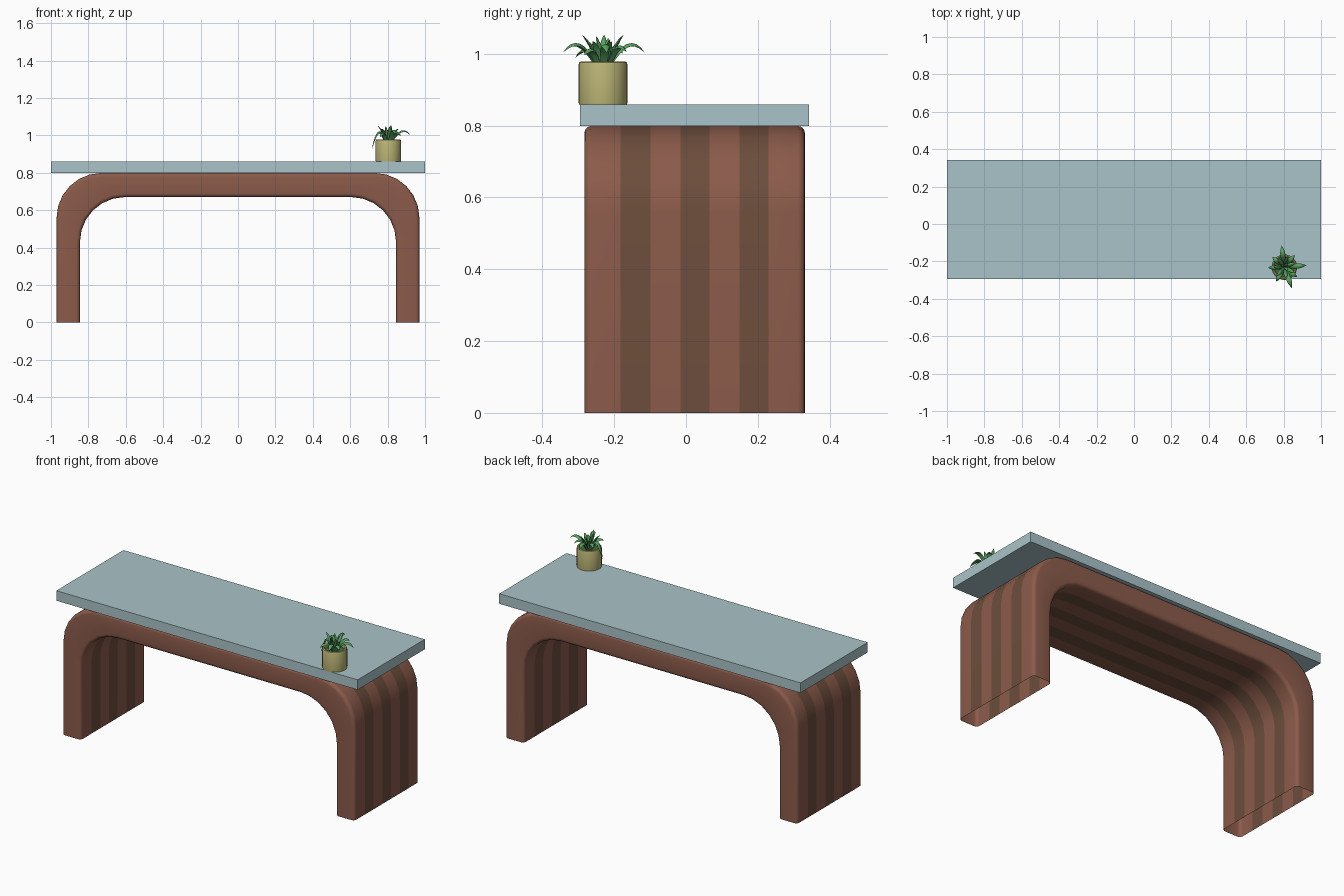
import bpy, bmesh, math
from mathutils import Vector

if "Cube" in bpy.data.objects:
    bpy.data.objects.remove(bpy.data.objects["Cube"])


def material(name, color):
    m = bpy.data.materials.new(name)
    m.diffuse_color = (*color, 1)
    m.use_nodes = True
    m.node_tree.nodes["Principled BSDF"].inputs["Base Color"].default_value = m.diffuse_color
    return m


def make_object(name, bm, mats, smooth=None):
    bmesh.ops.recalc_face_normals(bm, faces=bm.faces)
    me = bpy.data.meshes.new(name)
    bm.to_mesh(me)
    bm.free()
    ob = bpy.data.objects.new(name, me)
    bpy.context.collection.objects.link(ob)
    for m in mats:
        me.materials.append(m)
    if smooth is not None:
        bpy.ops.object.select_all(action='DESELECT')
        ob.select_set(True)
        bpy.context.view_layer.objects.active = ob
        bpy.ops.object.shade_smooth_by_angle(angle=math.radians(smooth))
    return ob


teal = material("pale_teal", (0.40, 0.55, 0.58))
brown = material("brown", (0.26, 0.105, 0.07))
dark = material("dark_stripe", (0.15, 0.075, 0.045))
gold = material("gold", (0.50, 0.46, 0.18))
green = material("leaf_green", (0.10, 0.36, 0.12))
soil_mat = material("soil_green", (0.05, 0.15, 0.05))

# Table top slab
bm = bmesh.new()
bmesh.ops.create_cube(bm, size=1)
for v in bm.verts:
    v.co = (v.co.x * 2, 0.024 + v.co.y * 0.637, 0.829 + v.co.z * 0.06)
make_object("table_top", bm, [teal])


# Arched base: leg-to-leg profile swept in y, rounded front and back edges
def arch_side(x, cx, cz, r, steps=6):
    half = [(x, 0.0)]
    for i in range(steps + 1):
        a = math.pi / 2 * i / steps
        half.append((cx + r * math.cos(a), cz + r * math.sin(a)))
    return half + [(-px, pz) for px, pz in reversed(half)]


BEVEL, Y0, Y1 = 0.02, -0.283, 0.331
rings = []
for i in range(5):
    a = math.pi / 2 * i / 4
    rings.append((Y0 + BEVEL * (1 - math.sin(a)), BEVEL * (1 - math.cos(a))))
rings.reverse()
rings = [(Y0 + BEVEL * (1 - math.cos(math.pi / 8 * i)),
          BEVEL * (1 - math.sin(math.pi / 8 * i))) for i in range(5)]
stripes = [(-0.182, -0.099), (-0.016, 0.065), (0.149, 0.23)]
rings = (rings + [(y, 0) for s in stripes for y in s]
         + [(Y0 + Y1 - y, d) for y, d in reversed(rings)])
bm = bmesh.new()
outer, inner = [], []
for y, d in rings:
    outer.append([bm.verts.new((x, y, z)) for x, z in arch_side(0.97 - d, 0.73, 0.559, 0.24 - d)])
    inner.append([bm.verts.new((x, y, z)) for x, z in arch_side(0.845 + d, 0.605, 0.43, 0.24 + d)])
n = len(outer[0])
for k in range(len(rings) - 1):
    mid = (rings[k][0] + rings[k + 1][0]) / 2
    striped = any(a < mid < b for a, b in stripes)
    for side in (outer, inner):
        for i in range(n - 1):
            f = bm.faces.new((side[k][i], side[k][i + 1], side[k + 1][i + 1], side[k + 1][i]))
            f.material_index = int(striped)
for k in (0, -1):
    for i in range(n - 1):
        bm.faces.new((outer[k][i], outer[k][i + 1], inner[k][i + 1], inner[k][i]))
make_object("arched_base", bm, [brown, dark], 40)

# Pot: lathed profile with a rounded rim
CX, CY = 0.804, -0.231


def lathe(name, profile, mat, sides=32):
    bm = bmesh.new()
    loops = [[bm.verts.new((CX + r * math.cos(2 * math.pi * i / sides),
                            CY + r * math.sin(2 * math.pi * i / sides), z))
              for i in range(sides)] for r, z in profile]
    for a, b in zip(loops, loops[1:]):
        for i in range(sides):
            j = (i + 1) % sides
            bm.faces.new((a[i], a[j], b[j], b[i]))
    bm.faces.new(loops[0])
    bm.faces.new(loops[-1])
    make_object(name, bm, [mat], 40)


lathe("pot", [(0.067, 0.859), (0.068, 0.865), (0.068, 0.970), (0.066, 0.976),
              (0.061, 0.979), (0.056, 0.977), (0.054, 0.972), (0.053, 0.955)], gold)
lathe("soil", [(0.0535, 0.955), (0.0535, 0.962)], soil_mat)


# Plant: arching leaves with a curved, tapering cross-section
def leaf(bm, angle, start, control, tip, width):
    steps, sides = 8, 8
    out = Vector((math.cos(angle), math.sin(angle), 0))
    across = Vector((-out.y, out.x, 0))
    centre = Vector((CX, CY, 0))
    p0, p1, p2 = (centre + out * r + Vector((0, 0, z)) for r, z in (start, control, tip))
    loops = []
    for i in range(steps):
        t = i / steps
        p = p0 * (1 - t) ** 2 + p1 * 2 * t * (1 - t) + p2 * t * t
        tangent = ((p1 - p0) * (1 - t) + (p2 - p1) * t).normalized()
        normal = tangent.cross(across)
        w = width * (0.55 + 1.2 * t - 1.75 * t ** 3)
        ring = []
        for k in range(sides):
            a = 2 * math.pi * k / sides
            u = math.cos(a)
            lift = 0.3 * math.sin(a) - 0.35 * u * u
            ring.append(bm.verts.new(p + across * (u * w) + normal * (lift * w)))
        loops.append(ring)
    for a, b in zip(loops, loops[1:]):
        for k in range(sides):
            j = (k + 1) % sides
            bm.faces.new((a[k], a[j], b[j], b[k]))
    end = bm.verts.new(p2)
    for k in range(sides):
        bm.faces.new((loops[-1][k], loops[-1][(k + 1) % sides], end))
    bm.faces.new(loops[0])


bm = bmesh.new()
# long outer leaves: angle in degrees, reach, control height, tip height
for deg, reach, ch, th in [(97, 0.117, 1.065, 1.003), (5, 0.118, 1.06, 1.002),
                           (-70, 0.118, 1.065, 1.004), (182, 0.088, 1.085, 0.925),
                           (-38, 0.085, 1.04, 0.995), (50, 0.085, 1.05, 1.005),
                           (140, 0.085, 1.05, 1.0), (-120, 0.088, 1.04, 0.99)]:
    leaf(bm, math.radians(deg), (0.015, 0.96), (reach * 0.6, ch), (reach, th), 0.0145)
# upright inner leaves
for i in range(7):
    leaf(bm, 0.4 + i * 2 * math.pi / 7, (0.01, 0.96), (0.028, 1.025),
         (0.06, 1.035 + 0.018 * (i % 2)), 0.011)
for i in range(4):
    leaf(bm, 0.9 + i * math.pi / 2, (0.004, 0.96), (0.008, 1.02), (0.024, 1.04 + 0.005 * (i % 3)), 0.009)
make_object("plant_leaves", bm, [green], 60)
